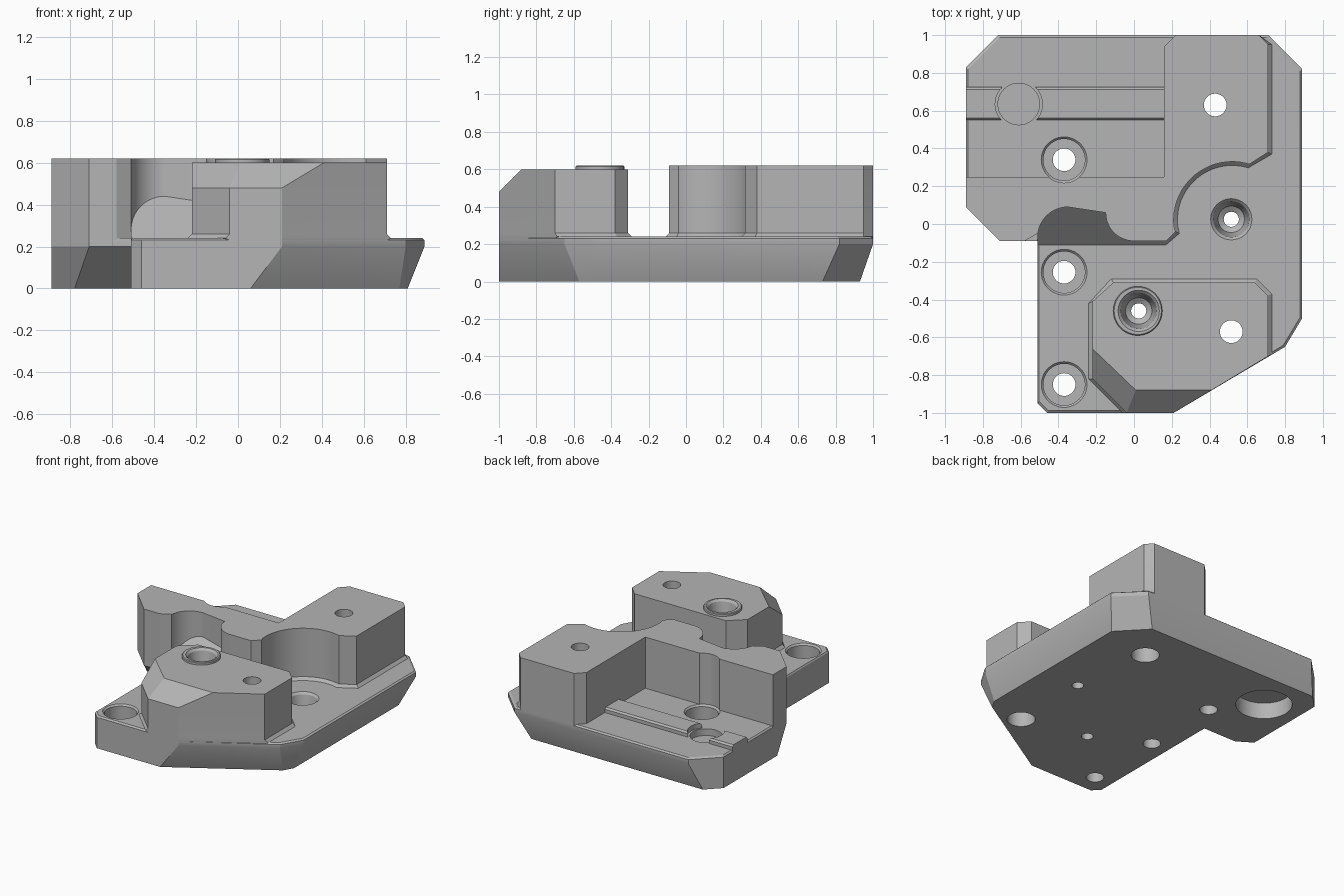
import bpy, bmesh
from math import cos, sin, radians, pi

if "Cube" in bpy.data.objects:
    bpy.data.objects.remove(bpy.data.objects["Cube"], do_unlink=True)

GREY = (0.46, 0.46, 0.46, 1)
grey = bpy.data.materials.new("plain grey")
grey.use_nodes = True
grey.diffuse_color = GREY
grey.node_tree.nodes["Principled BSDF"].inputs["Base Color"].default_value = GREY

FLOOR, TOP = 0.24, 0.62


def arc(cx, cy, r, a0, a1, n=14):
    """Points along an arc, angles in degrees."""
    return [(cx + r * cos(radians(a0 + (a1 - a0) * i / n)),
             cy + r * sin(radians(a0 + (a1 - a0) * i / n))) for i in range(n + 1)]


def loft(name, rings):
    """Closed solid through (outline, z) rings of equal point count."""
    bm = bmesh.new()
    loops = [[bm.verts.new((x, y, z)) for x, y in pts] for pts, z in rings]
    n = len(loops[0])
    for a, b in zip(loops, loops[1:]):
        for i in range(n):
            j = (i + 1) % n
            bm.faces.new((a[i], a[j], b[j], b[i]))
    bm.faces.new(loops[0])
    bm.faces.new(loops[-1])
    bmesh.ops.recalc_face_normals(bm, faces=bm.faces)
    mesh = bpy.data.meshes.new(name)
    bm.to_mesh(mesh)
    bm.free()
    mesh.materials.append(grey)
    ob = bpy.data.objects.new(name, mesh)
    bpy.context.collection.objects.link(ob)
    return ob


def turned(name, x, y, profile):
    """Round solid from (radius, z) pairs."""
    return loft(name, [(arc(x, y, r, 0, 352.5, 47), z) for r, z in profile])


def cut(ob, cutters):
    bpy.context.view_layer.objects.active = ob
    for c in cutters:
        m = ob.modifiers.new("cut", 'BOOLEAN')
        m.operation, m.solver, m.object = 'DIFFERENCE', 'EXACT', c
        bpy.ops.object.modifier_apply(modifier=m.name)


# Base plate: undercut edges, small bevel around the upper rim
rim = [(-.89, .83), (-.72, 1), (.71, 1), (.89, .82), (.89, -.5), (.8, -.65),
       (.21, -1), (-.46, -1), (-.51, -.95), (-.51, -.09), (-.71, -.09), (-.89, .09)]
foot = [(-.89, .83), (-.79, .93), (.62, .93), (.81, .73), (.81, -.5), (.77, -.57),
        (.06, -1), (-.46, -1), (-.51, -.95), (-.51, .13), (-.78, .13), (-.89, .2)]
base = loft("base_plate", [(foot, 0), (rim, .2), (rim, FLOOR - .01),
                           ([(x * .988, y * .988) for x, y in rim], FLOOR)])


# Rear block: thin wall on one side, tall corner on the other, d widens its foot
def rear(d):
    return ([(-.89, .25), (-.89, .09), (-.71, -.09), (-.58, -.09), (-.51, -.05)]
            + arc(-.35, -.07, .16, 175, 90)
            + arc(0, .06, .15, 180, 270)
            + [(.17, -.09 - d), (.22 + d, -.04 - d / 2)]
            + arc(.52, .02, .31 - d, 186, 73, 24)
            + [(.71 + d, .38 - d / 2), (.71 + d, .95), (.66, 1),
               (.22, 1), (.16, .94), (.16, .25)])


rear_block = loft("rear_block", [(rear(0), FLOOR - .01), (rear(.02), FLOOR),
                                 (rear(0), FLOOR + .02), (rear(0), TOP)])

# Front block: sloped upper edges on the outer sides
back_edge = [(-.22, -.41), (-.11, -.31), (.64, -.31), (.71, -.38), (.71, -.7)]
body = back_edge + [(.21, -1), (-.04, -1), (-.22, -.82)]
crown = back_edge + [(.41, -.88), (.01, -.88), (-.22, -.66)]
skirt = [(-.24, -.42), (-.12, -.29), (.65, -.29), (.73, -.37), (.73, -.69),
         (.21, -1), (-.06, -1), (-.24, -.82)]
front_block = loft("front_block", [(body, FLOOR - .01), (skirt, FLOOR),
                                   (body, FLOOR + .02), (body, .48), (crown, .6)])
boss = turned("screw_boss", .02, -.46, [(.13, .59), (.13, .615), (.125, TOP)])

# Sloped gusset in front of the rear wall
gusset = loft("gusset", [([(-.51, -.11), (.17, -.11), (.17, .1), (-.51, .1)], FLOOR - .01),
                         ([(-.51, -.11), (.17, -.11), (.17, .1), (-.51, .1)], FLOOR),
                         ([(-.51, .09), (.17, .09), (.17, .1), (-.51, .1)], .44)])


# Raised rail along the pocket floor, interrupted around the round recess
def rail_outline(e):
    return [(-.89, .55 + e), (.16, .55 + e), (.16, .725 - e), (-.89, .725 - e)]


rail = loft("rail", [(rail_outline(0), FLOOR - .01), (rail_outline(0), FLOOR + .025),
                     (rail_outline(.012), FLOOR + .037)])
rail_gap = turned("rail_gap", -.61, .635, [(.125, .1), (.125, .5)])
cut(rail, [rail_gap])

# Holes: counterbored from above, from below, and stepped pilot holes
holes = [turned("bore", -.37, y, [(.06, -.1), (.06, .1), (.11, .1), (.11, FLOOR - .012),
                                  (.122, FLOOR + .001), (.122, .8)])
         for y in (.34, -.255, -.85)]
holes += [turned("under_bore", x, y, [(.095, -.1), (.095, .3), (.06, .3), (.06, .8)])
          for x, y in ((.43, .63), (.515, -.57))]
for x, y, top in ((.515, .025, FLOOR), (.025, -.46, TOP)):
    holes.append(turned("pilot", x, y, [(.04, -.1), (.04, top - .17), (.07, top - .15),
                                        (.095, top - .015), (.11, top + .001),
                                        (.11, top + .03)]))
holes.append(turned("recess", -.61, .635, [(.11, FLOOR - .05), (.11, FLOOR + .1)]))
holes.append(turned("magnet_pocket", -.61, .635, [(.19, -.1), (.19, .12)]))

cut(base, holes)
cut(rear_block, [holes[0], holes[3]])
cut(front_block, [holes[4], holes[6]])
cut(boss, [holes[6]])

for c in holes + [rail_gap]:
    bpy.data.objects.remove(c, do_unlink=True)

# Smooth round walls, keep edges crisp
bpy.ops.object.select_all(action='DESELECT')
parts = [base, rear_block, front_block, boss, gusset, rail]
for ob in parts:
    ob.select_set(True)
bpy.context.view_layer.objects.active = base
bpy.ops.object.shade_smooth_by_angle(angle=radians(25))
